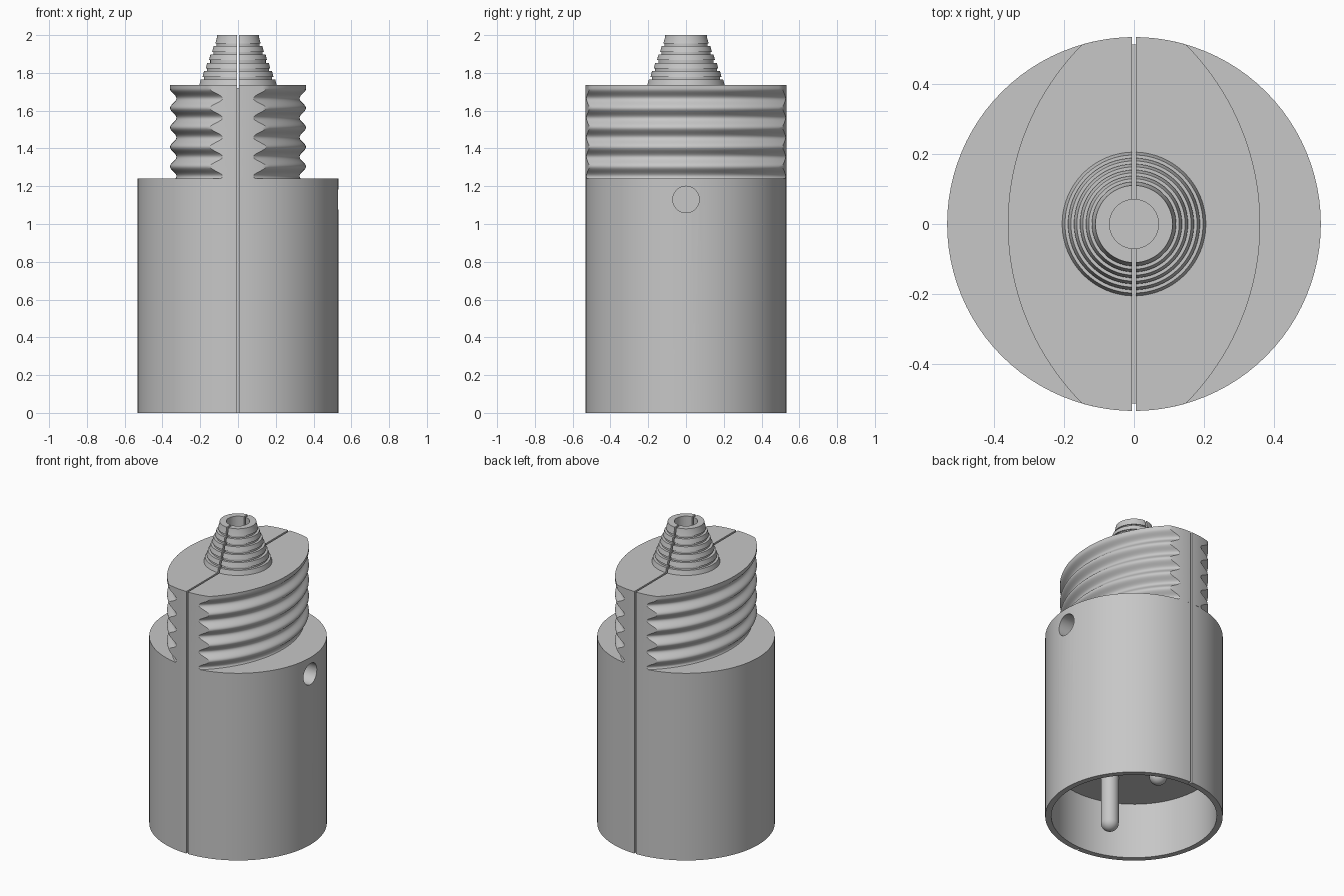
import bpy, bmesh, math
from mathutils import Matrix

if "Cube" in bpy.data.objects:
    bpy.data.objects.remove(bpy.data.objects["Cube"], do_unlink=True)

GREY = (0.57, 0.57, 0.57, 1)
plastic = bpy.data.materials.new("grey_plastic")
plastic.use_nodes = True
plastic.diffuse_color = GREY
plastic.node_tree.nodes["Principled BSDF"].inputs["Base Color"].default_value = GREY

RADIUS, SHOULDER, DECK, TOP = 0.533, 1.24, 1.735, 2.0
SLIT = 0.012


def finish(bm, name):
    bmesh.ops.remove_doubles(bm, verts=bm.verts, dist=1e-5)
    bmesh.ops.recalc_face_normals(bm, faces=bm.faces)
    mesh = bpy.data.meshes.new(name)
    bm.to_mesh(mesh)
    bm.free()
    mesh.materials.append(plastic)
    ob = bpy.data.objects.new(name, mesh)
    bpy.context.collection.objects.link(ob)
    return ob


def lathe(name, profile, steps=96):
    """Revolve an (r, z) profile that starts and ends on the z axis."""
    bm = bmesh.new()
    pts = [bm.verts.new((r, 0, z)) for r, z in profile]
    edges = [bm.edges.new(pair) for pair in zip(pts, pts[1:])]
    bmesh.ops.spin(bm, geom=pts + edges, axis=(0, 0, 1), cent=(0, 0, 0),
                   angle=math.tau, steps=steps)
    return finish(bm, name)


def box(name, size, centre):
    bm = bmesh.new()
    bmesh.ops.create_cube(bm, size=1, matrix=Matrix.Translation(centre) @ Matrix.Diagonal((*size, 1)))
    return finish(bm, name)


def rod(name, radius, length, matrix):
    bm = bmesh.new()
    bmesh.ops.create_cone(bm, cap_ends=True, segments=48, radius1=radius, radius2=radius,
                          depth=length, matrix=matrix)
    return finish(bm, name)


def activate(ob):
    bpy.ops.object.select_all(action="DESELECT")
    ob.select_set(True)
    bpy.context.view_layer.objects.active = ob


def cut(ob, cutter):
    mod = ob.modifiers.new("cut", "BOOLEAN")
    mod.operation, mod.solver, mod.object = "DIFFERENCE", "EXACT", cutter
    activate(ob)
    bpy.ops.object.modifier_apply(modifier=mod.name)


# Hollow cylindrical housing, open at the bottom
housing = lathe("housing", [(0, 0.37), (0.497, 0.37), (0.497, 0), (RADIUS, 0),
                            (RADIUS, SHOULDER), (0, SHOULDER)])

# Lens-shaped grip whose two curved sides carry rounded grooves
ARC_CENTRE, ARC_RADIUS, PITCH, GROOVE = 0.364, 0.724, 0.103, 0.034


def arc_radius(z):
    if z > DECK - 0.02:
        return ARC_RADIUS
    wave = 0.5 + 0.5 * math.cos(math.tau * (z - 1.665) / PITCH)
    return ARC_RADIUS - GROOVE * wave


def grip_section(z, side_steps=40, end_steps=16):
    r = arc_radius(z)
    x = (r * r - ARC_CENTRE ** 2 - RADIUS ** 2) / (2 * ARC_CENTRE)
    y = math.sqrt(RADIUS ** 2 - x * x)
    side, end = math.atan2(y, x + ARC_CENTRE), math.atan2(x, y)
    half = []
    for i in range(side_steps):
        a = side * (2 * i / side_steps - 1)
        half.append((r * math.cos(a) - ARC_CENTRE, r * math.sin(a)))
    for i in range(end_steps):
        a = end * (1 - 2 * i / end_steps)
        half.append((RADIUS * math.sin(a), RADIUS * math.cos(a)))
    return half + [(-px, -py) for px, py in half]


bm = bmesh.new()
layers = 80
rings = []
for k in range(layers + 1):
    z = SHOULDER + (DECK - SHOULDER) * k / layers
    rings.append([bm.verts.new((x, y, z)) for x, y in grip_section(z)])
for low, high in zip(rings, rings[1:]):
    n = len(low)
    for i in range(n):
        j = (i + 1) % n
        bm.faces.new((low[i], low[j], high[j], high[i]))
bm.faces.new(rings[0])
bm.faces.new(rings[-1])
grip = finish(bm, "grooved_grip")

# Tapered cable collar with stepped ribs
tiers = 6
rise = (TOP - DECK) / tiers
profile = [(0, DECK)]
for k in range(tiers):
    r, z = 0.205 - 0.017 * k, DECK + rise * k
    profile += [(r, z), (r - 0.008, z + rise * 0.68)]
    if k < tiers - 1:
        profile += [(r - 0.024, z + rise * 0.68), (r - 0.024, z + rise)]
    else:
        profile.append((r - 0.01, TOP))
profile.append((0, TOP))
collar = lathe("cable_collar", profile)

# Cable bore, side screw hole, shallow seam slots and top slit
bore = rod("bore_cutter", 0.07, 0.8, Matrix.Translation((0, 0, 1.7)))
hole = rod("hole_cutter", 0.07, 0.4, Matrix.Translation((0.5, 0, 1.13)) @ Matrix.Rotation(math.pi / 2, 4, "Y"))
top_slit = box("slit_cutter", (SLIT, 1.2, 0.4), (0, 0, 1.92))
seams = [box("seam_cutter", (SLIT, 0.1, 2.4), (0, s * 0.562, 1)) for s in (-1, 1)]
for part, cutters in ((housing, [hole] + seams), (grip, [bore, top_slit] + seams),
                      (collar, [bore, top_slit])):
    for cutter in cutters:
        cut(part, cutter)
for cutter in [bore, hole, top_slit] + seams:
    bpy.data.objects.remove(cutter, do_unlink=True)

# Round-ended contact pins inside the housing
PIN = 0.054


def pin(name, y, tip):
    dome = [(PIN * math.sin(a), tip + PIN * (1 - math.cos(a)))
            for a in (math.pi / 2 * i / 10 for i in range(11))]
    ob = lathe(name, dome + [(PIN, 0.4), (0, 0.4)], 32)
    ob.location.y = y
    return ob


pins = [pin("front_pin", -0.226, 0.0), pin("back_pin", 0.226, 0.12)]

for part in [housing, grip, collar] + pins:
    activate(part)
    bpy.ops.object.shade_smooth_by_angle(angle=math.radians(32))
